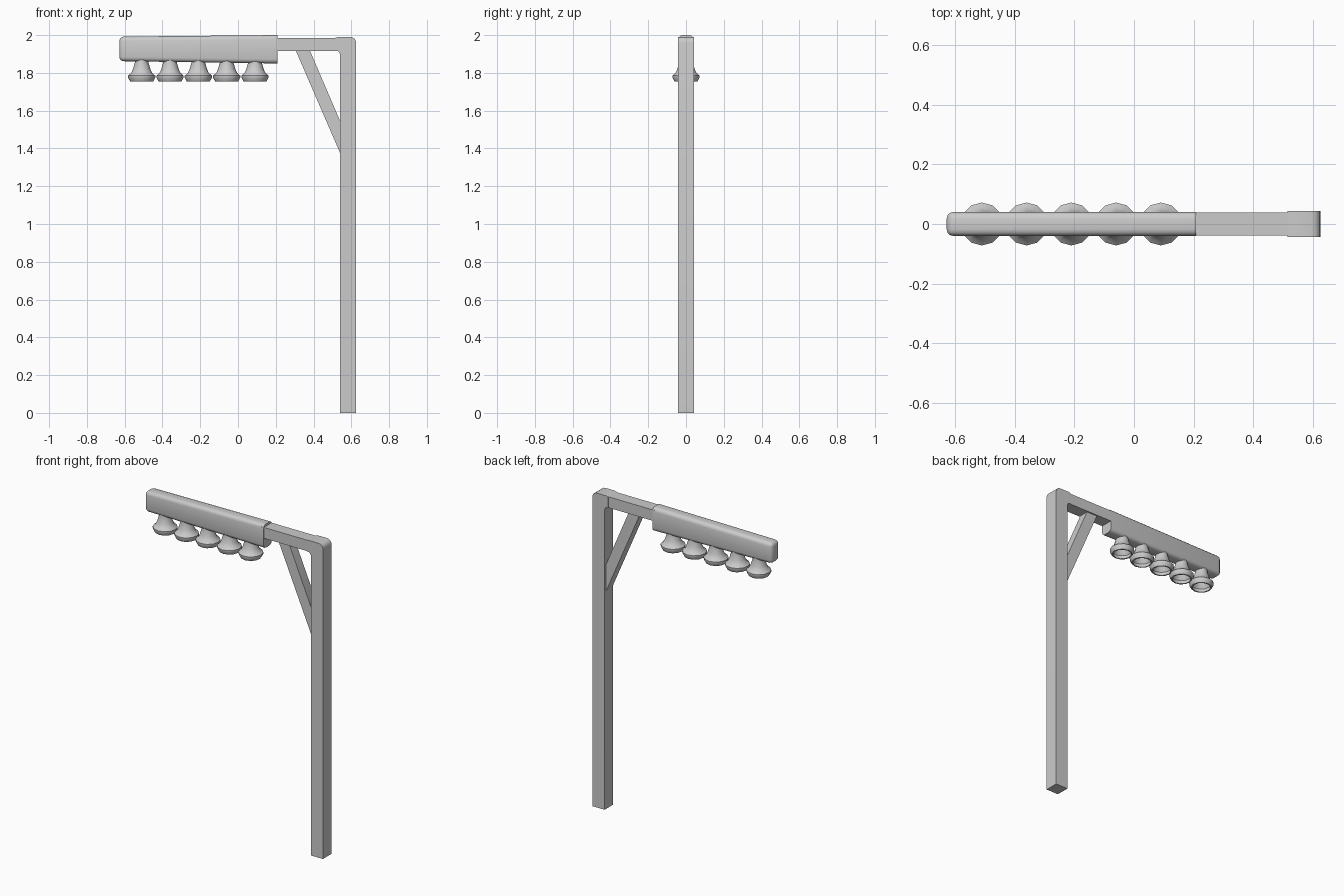
import bpy, bmesh, math

if "Cube" in bpy.data.objects:
    bpy.data.objects.remove(bpy.data.objects["Cube"])


def finish(name, bm, angle=35):
    bmesh.ops.recalc_face_normals(bm, faces=bm.faces[:])
    me = bpy.data.meshes.new(name)
    bm.to_mesh(me)
    bm.free()
    ob = bpy.data.objects.new(name, me)
    bpy.context.collection.objects.link(ob)
    bpy.ops.object.select_all(action='DESELECT')
    ob.select_set(True)
    bpy.context.view_layer.objects.active = ob
    bpy.ops.object.shade_smooth_by_angle(angle=math.radians(angle))
    return ob


def slab(profile, half):
    """Extrude an (x, z) outline symmetrically along y."""
    bm = bmesh.new()
    face = bm.faces.new([bm.verts.new((x, -half, z)) for x, z in profile])
    ext = bmesh.ops.extrude_face_region(bm, geom=[face])
    new = [v for v in ext['geom'] if isinstance(v, bmesh.types.BMVert)]
    bmesh.ops.translate(bm, verts=new, vec=(0, 2 * half, 0))
    return bm


# Post with rounded outer corner and a short stub toward the arm
corner = [(0.595 + 0.03 * math.cos(a), 1.96 + 0.03 * math.sin(a))
          for a in [math.radians(22.5 * i) for i in range(5)]]
finish("post", slab([(0.54, 0), (0.625, 0)] + corner +
                    [(0.53, 1.99), (0.515, 1.986), (0.515, 1.917),
                     (0.532, 1.914), (0.54, 1.90)], 0.043))

# Horizontal arm, running slightly into the lamp housing
finish("arm", slab([(0.19, 1.917), (0.52, 1.917), (0.52, 1.986), (0.19, 1.986)], 0.039))

# Diagonal brace
finish("brace", slab([(0.305, 1.92), (0.545, 1.365), (0.545, 1.535), (0.38, 1.92)], 0.03))

# Lamp housing: tapered box rounded everywhere but the flat arm end
bm = slab([(-0.628, 1.862), (0.208, 1.85), (0.208, 2.0), (-0.628, 1.992)], 0.04)
edges = [e for e in bm.edges if min(v.co.x for v in e.verts) < 0.2]
bmesh.ops.bevel(bm, geom=edges, offset=0.022, segments=3, profile=0.5, affect='EDGES')
finish("lamp_housing", bm)

# Five hollow bell lamps: outer wall, rim, then inner wall
bell = [(0.036, 1.875), (0.036, 1.855), (0.046, 1.82), (0.055, 1.80), (0.072, 1.785),
        (0.072, 1.775), (0.061, 1.755), (0.053, 1.755), (0.058, 1.778), (0.045, 1.797),
        (0.03, 1.835)]
SIDES = 12
for k in range(5):
    bm = bmesh.new()
    rings = [[bm.verts.new((-0.51 + 0.15 * k + r * math.cos(2 * math.pi * i / SIDES),
                            r * math.sin(2 * math.pi * i / SIDES), z))
              for i in range(SIDES)] for r, z in bell]
    for a, b in zip(rings, rings[1:]):
        for i in range(SIDES):
            j = (i + 1) % SIDES
            bm.faces.new((a[i], a[j], b[j], b[i]))
    bm.faces.new(rings[0])
    bm.faces.new(rings[-1])
    finish(f"bell_lamp_{k + 1}", bm)
